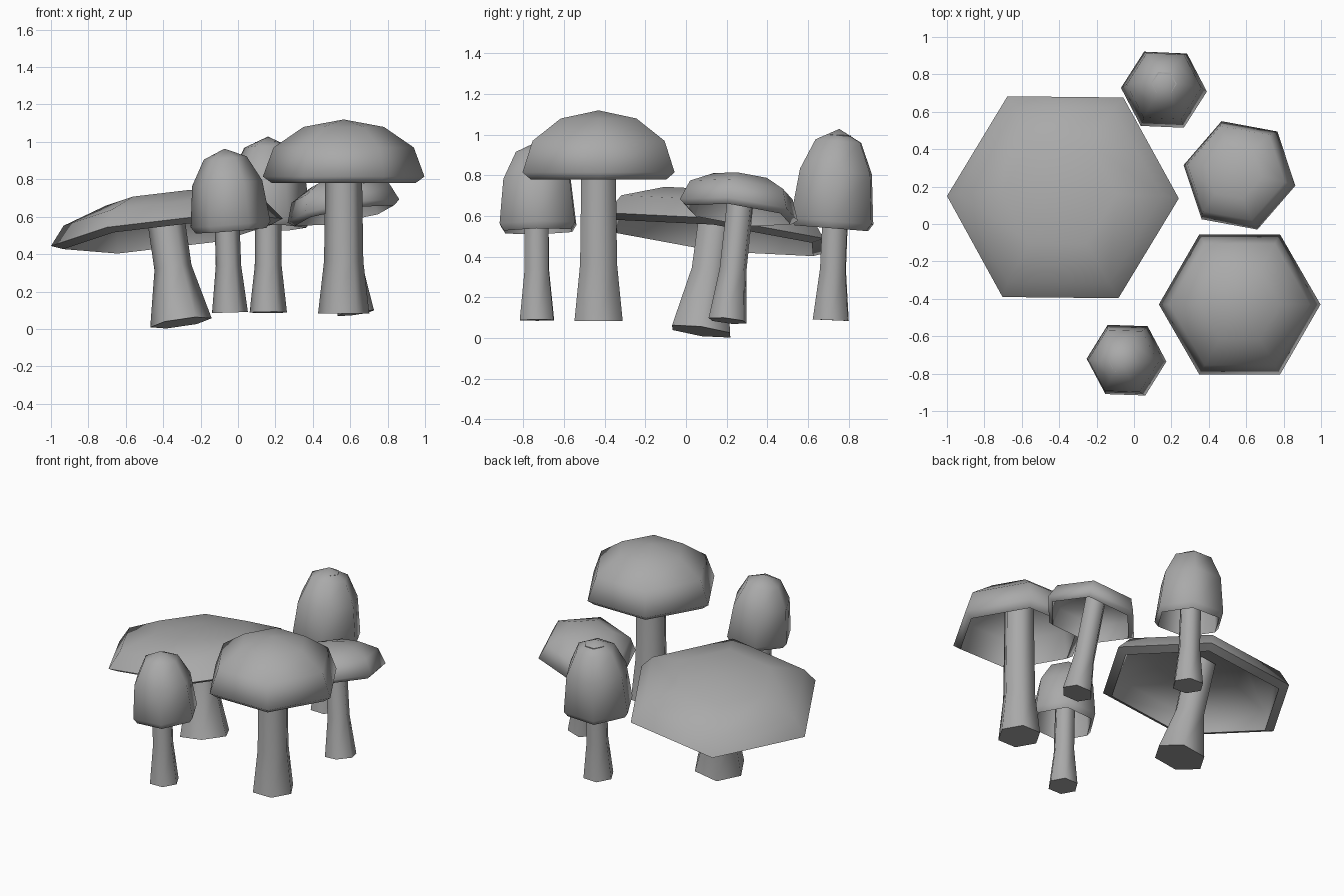
import bpy, bmesh, math
from mathutils import Vector, Matrix

if "Cube" in bpy.data.objects:
    bpy.data.objects.remove(bpy.data.objects["Cube"], do_unlink=True)

SIDES = 6

grey = bpy.data.materials.new("plain_grey")
grey.use_nodes = True
grey.diffuse_color = (0.4, 0.4, 0.4, 1)
grey.node_tree.nodes["Principled BSDF"].inputs["Base Color"].default_value = (0.4, 0.4, 0.4, 1)


def lathe(name, profile, origin, axis, turn):
    """Six-sided solid of revolution from (radius, height) pairs along an axis."""
    bm = bmesh.new()
    rings = []
    for r, h in profile:
        if r == 0:
            rings.append([bm.verts.new((0, 0, h))])
        else:
            angles = [turn + math.tau * i / SIDES for i in range(SIDES)]
            rings.append([bm.verts.new((r * math.cos(a), r * math.sin(a), h)) for a in angles])
    for low, high in zip(rings, rings[1:]):
        for i in range(SIDES):
            j = (i + 1) % SIDES
            if len(low) == 1:
                bm.faces.new((low[0], high[j], high[i]))
            elif len(high) == 1:
                bm.faces.new((low[i], low[j], high[0]))
            else:
                bm.faces.new((low[i], low[j], high[j], high[i]))
    bmesh.ops.recalc_face_normals(bm, faces=bm.faces)
    rot = Vector((0, 0, 1)).rotation_difference(Vector(axis)).to_matrix().to_4x4()
    bm.transform(Matrix.Translation(origin) @ rot)
    mesh = bpy.data.meshes.new(name)
    bm.to_mesh(mesh)
    bm.free()
    mesh.materials.append(grey)
    obj = bpy.data.objects.new(name, mesh)
    bpy.context.collection.objects.link(obj)
    bpy.ops.object.select_all(action="DESELECT")
    obj.select_set(True)
    bpy.context.view_layer.objects.active = obj
    bpy.ops.object.shade_smooth_by_angle(angle=math.radians(80))


def mushroom(name, rim, axis, turn, dome, lip, base, radii, waist):
    """Hollow cap with an inward lip, on a flared stem running from base into the cap."""
    turn = math.radians(turn)
    rim, base, axis = Vector(rim), Vector(base), Vector(axis).normalized()
    (r0, _), (r1, h1), (r2, h2), (_, top) = dome
    shell = 0.015
    inside = [(0, top - shell), (r2 - shell, h2 - shell), (r1 - shell, h1 - shell / 2)]
    lathe(name + "_cap", inside + [lip] + dome, rim, axis, turn)

    # the stem flares at the foot and ends just under the dome
    end = rim + axis * (top - 0.03)
    length = (end - base).length
    foot, middle, neck = radii
    profile = [(0, 0), (foot, 0), (middle, waist), (neck, length), (0, length)]
    lathe(name + "_stem", profile, base, end - base, turn)


# broad upright mushroom at the front
mushroom("round_mushroom", (0.565, -0.43, 0.815), (0, 0, 1), 0,
         [(0.432, 0), (0.375, 0.155), (0.215, 0.265), (0, 0.305)], (0.385, -0.035),
         (0.565, -0.43, 0.083), (0.137, 0.105, 0.094), 0.28)

# widest, flattest mushroom, leaning
mushroom("flat_mushroom", (-0.38, 0.143, 0.517), (-0.117, 0.12, 1), -1,
         [(0.624, 0), (0.545, 0.1), (0.31, 0.18), (0, 0.205)], (0.56, -0.025),
         (-0.305, 0.075, 0.033), (0.166, 0.1, 0.1), 0.3)

# medium leaning mushroom
mushroom("leaning_mushroom", (0.564, 0.26, 0.63), (-0.185, 0.125, 1), -11,
         [(0.31, 0), (0.27, 0.1), (0.155, 0.158), (0, 0.18)], (0.275, -0.025),
         (0.63, 0.205, 0.085), (0.1, 0.07, 0.068), 0.25)

# two small mushrooms with tall caps
mushroom("small_front_mushroom", (-0.04, -0.728, 0.56), (-0.08, -0.02, 1), -2,
         [(0.214, 0), (0.188, 0.22), (0.115, 0.355), (0, 0.405)], (0.19, -0.035),
         (-0.043, -0.733, 0.088), (0.096, 0.068, 0.064), 0.25)
mushroom("small_back_mushroom", (0.16, 0.718, 0.575), (0.0, 0.08, 1), -2.5,
         [(0.23, 0), (0.2, 0.245), (0.127, 0.395), (0, 0.455)], (0.205, -0.035),
         (0.162, 0.712, 0.088), (0.1, 0.072, 0.068), 0.25)
